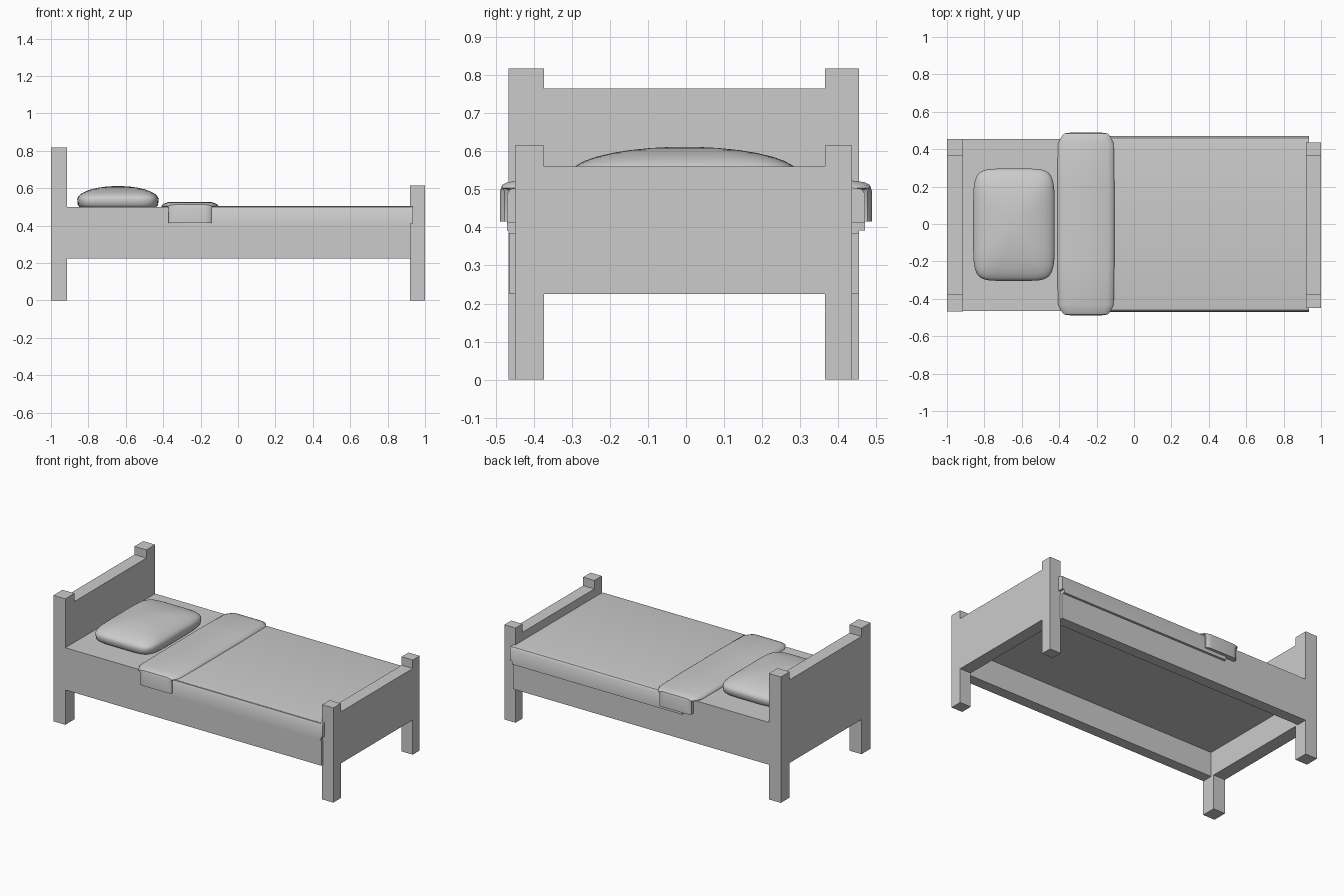
import bpy, bmesh, math

if "Cube" in bpy.data.objects:
    bpy.data.objects.remove(bpy.data.objects["Cube"])


def finish(name, bm, smooth=None):
    bmesh.ops.recalc_face_normals(bm, faces=bm.faces[:])
    mesh = bpy.data.meshes.new(name)
    bm.to_mesh(mesh)
    bm.free()
    ob = bpy.data.objects.new(name, mesh)
    bpy.context.collection.objects.link(ob)
    if smooth:
        bpy.ops.object.select_all(action='DESELECT')
        ob.select_set(True)
        bpy.context.view_layer.objects.active = ob
        bpy.ops.object.shade_smooth_by_angle(angle=math.radians(smooth))
    return ob


def box(name, x, y, z):
    bm = bmesh.new()
    bmesh.ops.create_cube(bm, size=1)
    for v in bm.verts:
        v.co = [r[0] + (c + 0.5) * (r[1] - r[0]) for c, r in zip(v.co, (x, y, z))]
    return finish(name, bm)


def loft(name, sections, smooth, ring=True):
    """Bridge equal-length point loops and cap both ends."""
    bm = bmesh.new()
    loops = [[bm.verts.new(p) for p in s] for s in sections]
    n = len(loops[0])
    for a, b in zip(loops, loops[1:]):
        for i in range(n):
            j = (i + 1) % n
            bm.faces.new((a[i], a[j], b[j], b[i]))
    bm.faces.new(loops[0])
    bm.faces.new(loops[-1])
    return finish(name, bm, smooth)


# Posts: taller pair at the head, shorter pair at the foot
head_x, foot_x = (-1.0, -0.914), (0.92, 1.0)
box("head_post_front", head_x, (-0.467, -0.373), (0, 0.818))
box("head_post_back", head_x, (0.365, 0.455), (0, 0.818))
box("foot_post_front", foot_x, (-0.45, -0.373), (0, 0.615))
box("foot_post_back", foot_x, (0.365, 0.436), (0, 0.615))

# End panels
box("headboard", head_x, (-0.373, 0.365), (0.225, 0.765))
box("footboard", foot_x, (-0.373, 0.365), (0.225, 0.56))

# Side rails and mattress
box("side_rail_front", (-0.92, 0.925), (-0.465, -0.395), (0.225, 0.385))
box("side_rail_back", (-0.92, 0.925), (0.385, 0.455), (0.225, 0.385))
box("mattress", (-0.95, 0.921), (-0.466, 0.455), (0.385, 0.5))

# Blanket draped over the mattress, with softened long edges
half = [(0.47, 0.392), (0.47, 0.488), (0.461, 0.501), (0.43, 0.506)]
profile = half + [(-y, z) for y, z in reversed(half)]


def blanket_section(x, low):
    return [(x, y, max(z, low)) for y, z in profile]


loft("blanket", [blanket_section(-0.3, 0.39), blanket_section(0.92, 0.39),
                 blanket_section(0.921, 0.412), blanket_section(0.935, 0.412)], 35)

# Turned-down sheet: (y, top height, half width) stations from flap to middle
stations = [(0.489, 0.415, 0.115), (0.489, 0.495, 0.115), (0.483, 0.512, 0.118),
            (0.468, 0.519, 0.13), (0.43, 0.524, 0.15), (0.2, 0.526, 0.152)]
stations += [(-y, z, w) for y, z, w in reversed(stations)]


def sheet_section(y, z, w):
    s = 1 if y > 0 else -1
    flap = z < 0.5                       # vertical part hangs outside the mattress
    drop = 0 if flap else min(0.02, z - 0.504)
    inset = 0.012 if flap else 0
    pts = [(-w, drop, inset), (-w + 0.008, drop * 0.5, inset * 0.3), (-w + 0.035, 0, 0),
           (w - 0.035, 0, 0), (w - 0.008, drop * 0.5, inset * 0.3), (w, drop, inset)]
    top = [(-0.257 + x, y - s * i, z - d) for x, d, i in pts]
    if flap:
        low = [(-0.257 + x, s * 0.45, z) for x, d, i in reversed(pts)]
    else:
        low = [(-0.257 + x, s * min(abs(y), 0.45), 0.495) for x, d, i in reversed(pts)]
    return top + low


loft("turned_down_sheet", [sheet_section(*s) for s in stations], 40)

# Pillow: rounded-rectangle rings, domed above and fuller below the seam
cx, cy, hx, hy, seam = -0.642, -0.004, 0.218, 0.3, 0.54


def pillow_ring(s, z, count=40):
    e = 2 / (2.2 + 3.8 * s)              # corners get rounder towards the crown
    ring = []
    for i in range(count):
        a = 2 * math.pi * (i + 0.5) / count
        c, d = math.cos(a), math.sin(a)
        ring.append((cx + hx * s * math.copysign(abs(c) ** e, c),
                     cy + hy * s * math.copysign(abs(d) ** e, d), z))
    return ring


under = [(s, seam - 0.06 * (1 - s ** 4) ** 0.25) for s in (0.6, 0.85, 0.95, 0.985)]
over = [(s, seam + 0.072 * (1 - s * s) ** 0.5)
        for s in (1, 0.985, 0.95, 0.88, 0.78, 0.64, 0.48, 0.3, 0.12)]
loft("pillow", [pillow_ring(s, z) for s, z in under + over], 60)
